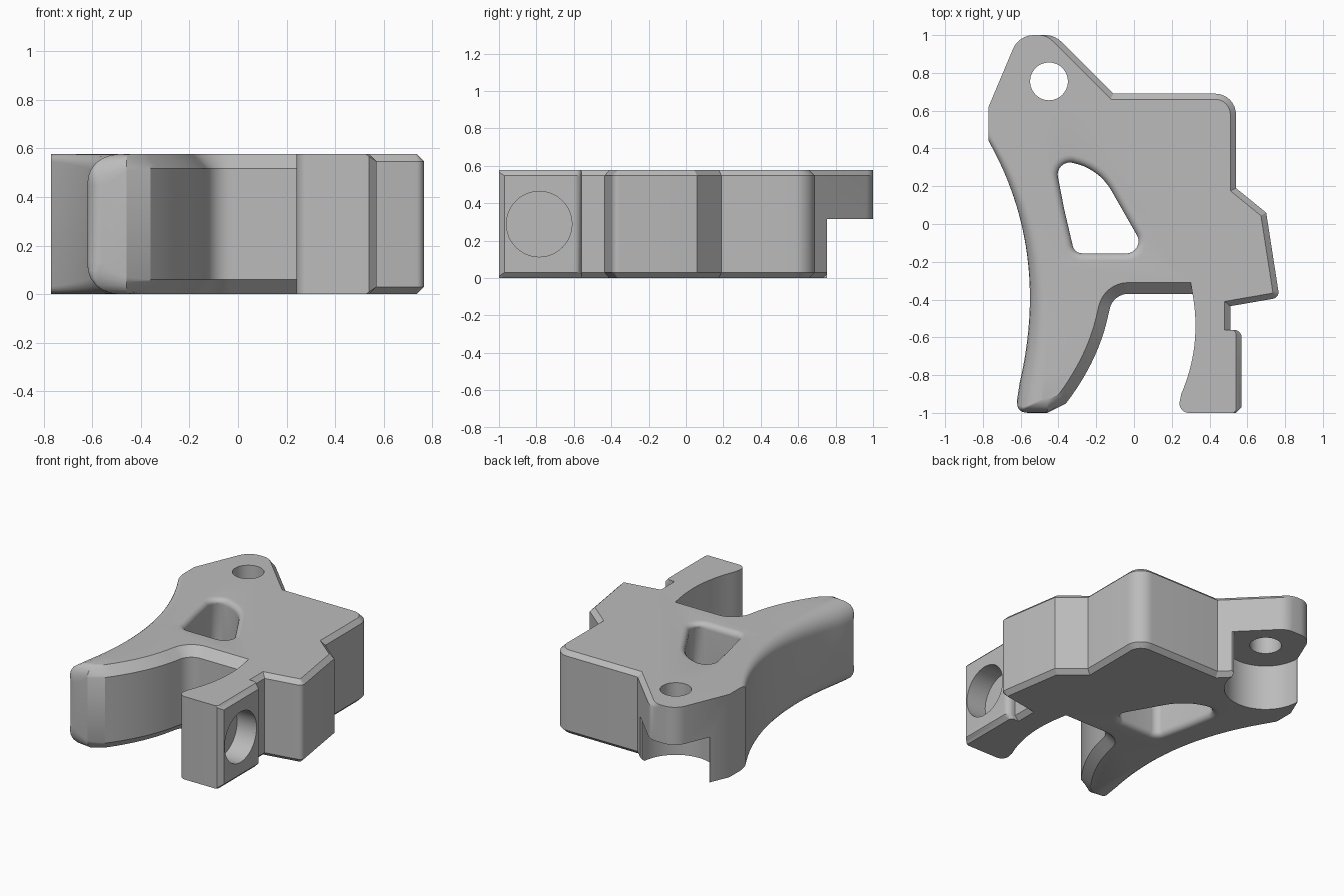
import bpy
import bmesh
import math
from mathutils import Vector

H = 0.577      # body thickness
STEPS = 6      # rings per edge treatment

cube = bpy.data.objects.get("Cube")
if cube:
    bpy.data.objects.remove(cube, do_unlink=True)

grey = bpy.data.materials.new("plain grey")
grey.use_nodes = True
grey.diffuse_color = (0.5, 0.5, 0.5, 1)
grey.node_tree.nodes["Principled BSDF"].inputs["Base Color"].default_value = (0.5, 0.5, 0.5, 1)


def curve(p0, c, p1, n, d0, d1):
    """Quadratic curve as control points (x, y, corner radius, edge inset)."""
    pts = []
    for i in range(n + 1):
        t = i / n
        p = (1 - t) ** 2 * Vector(p0) + 2 * t * (1 - t) * Vector(c) + t * t * Vector(p1)
        pts.append((p.x, p.y, 0, d0 + (d1 - d0) * t))
    return pts


def arc(cx, cy, r, a0, a1, n):
    """Circular arc as control points."""
    angles = [math.radians(a0 + (a1 - a0) * i / n) for i in range(n + 1)]
    return [(cx + r * math.cos(a), cy + r * math.sin(a), 0, 0) for a in angles]


def edge_dirs(pts):
    n = len(pts)
    return [(pts[(i + 1) % n] - pts[i]).normalized() for i in range(n)]


def ring(ctrl, s, is_round):
    """Inset the outline by the fraction s, round its corners, return (point, height drop)."""
    base = [Vector(c[:2]) for c in ctrl]
    dirs = edge_dirs(base)
    moved, drops = [], []
    for i, p in enumerate(base):
        u, v = dirs[i - 1], dirs[i]
        a, b = ctrl[i - 1][3], ctrl[i][3]
        soft = is_round(p)
        f = 1 - math.cos(s * math.pi / 2) if soft else s
        g = math.sin(s * math.pi / 2) if soft else s
        cross = u.x * v.y - u.y * v.x
        if abs(cross) > 0.2:
            off = (v * a - u * b) * (f / cross)
        else:
            off = Vector((-u.y - v.y, u.x + v.x)).normalized() * ((a + b) / 2 * f)
        moved.append(p + off)
        drops.append(max(abs(a), abs(b)) * (1 - g))
    out = []
    for i, p in enumerate(moved):
        r = ctrl[i][2]
        if r == 0:
            out.append((p, drops[i]))
            continue
        # convex corners tighten as the outline shrinks, concave ones open up
        u, v = dirs[i - 1], dirs[i]
        shift = (ctrl[i - 1][3] + ctrl[i][3]) / 2 * s
        convex = u.x * v.y - u.y * v.x > 0
        r = max(r - shift if convex else r + shift, 0.004)
        half = u.angle(v) / 2
        reach = r * math.tan(half)
        p1, p2, w = p - u * reach, p + v * reach, math.cos(half)
        for k in range(9):
            t = k / 8
            wa, wb, wc = (1 - t) ** 2, 2 * w * t * (1 - t), t * t
            out.append(((p1 * wa + p * wb + p2 * wc) / (wa + wb + wc), drops[i]))
    return out


def loft(name, ctrl, z0=0.0, z1=H, is_round=lambda p: False, extend=0.0):
    """Solid from a counter-clockwise outline, with shaped upper and lower edges."""
    steps = [i / STEPS for i in range(STEPS + 1)]
    rings = []
    for s in reversed(steps):
        rings.append([(p.x, p.y, z0 + d) for p, d in ring(ctrl, s, is_round)])
    for s in steps:
        rings.append([(p.x, p.y, z1 - d) for p, d in ring(ctrl, s, is_round)])
    if extend:
        rings.insert(0, [(x, y, z - extend) for x, y, z in rings[0]])
        rings.append([(x, y, z + extend) for x, y, z in rings[-1]])
    bm = bmesh.new()
    loops = [[bm.verts.new(co) for co in r] for r in rings]
    n = len(loops[0])
    for lo, hi in zip(loops, loops[1:]):
        for i in range(n):
            j = (i + 1) % n
            bm.faces.new((lo[i], lo[j], hi[j], hi[i]))
    bm.faces.new(list(reversed(loops[0])))
    bm.faces.new(loops[-1])
    bmesh.ops.remove_doubles(bm, verts=bm.verts, dist=1e-5)
    mesh = bpy.data.meshes.new(name)
    bm.to_mesh(mesh)
    bm.free()
    obj = bpy.data.objects.new(name, mesh)
    bpy.context.collection.objects.link(obj)
    mesh.materials.append(grey)
    return obj


def carve(body, cutter):
    """Subtract the cutter from the body, then discard it."""
    mod = body.modifiers.new(cutter.name, 'BOOLEAN')
    mod.operation = 'DIFFERENCE'
    mod.solver = 'EXACT'
    mod.object = cutter
    bpy.context.view_layer.update()
    bpy.context.view_layer.objects.active = body
    bpy.ops.object.modifier_apply(modifier=mod.name)
    bpy.data.objects.remove(cutter, do_unlink=True)


# Body outline, counter-clockwise: x, y, corner radius, edge inset
SMALL, WIDE = 0.03, 0.06
outline = [(-0.63, -1, 0.06, 0.07), (-0.46, -1, 0, WIDE)]
# inner side of the handle and the bridge
outline += curve((-0.36, -0.95), (-0.2, -0.74), (-0.145, -0.52), 10, WIDE, WIDE)
outline += [(-0.11, -0.37, 0.1, WIDE)]
# short front tab
outline += curve((0.31, -0.37), (0.36, -0.645), (0.25, -0.9), 14, 0, 0)
outline += [(0.23, -1, 0.05, 0), (0.54, -1, 0, 0.01), (0.57, -0.97, 0, SMALL),
            (0.57, -0.56, 0.04, 0), (0.51, -0.56, 0, SMALL)]
# stepped right side and back
outline += [(0.51, -0.435, 0, SMALL), (0.77, -0.39, 0.035, SMALL), (0.7, 0.06, 0, SMALL),
            (0.54, 0.19, 0, SMALL), (0.54, 0.69, 0.11, SMALL), (-0.11, 0.69, 0, SMALL)]
# rear ear
outline += [(-0.42, 1, 0.12, 0), (-0.61, 1, 0.12, 0), (-0.77, 0.62, 0, 0)]
# rounded outer side of the handle
outline += curve((-0.77, 0.44), (-0.4425, -0.14), (-0.605, -0.84), 24, SMALL, 0.13)

body = loft("trigger_body", outline, is_round=lambda p: p.x < -0.45 and p.y < 0.5)

# Window with softened rims
RIM = -0.04
window = [(0.07, -0.155, 0.06, RIM), (-0.19, 0.3, 0.3, RIM), (-0.42, 0.34, 0.06, RIM),
          (-0.37, 0.08, 0, RIM), (-0.315, -0.155, 0.05, RIM)]
carve(body, loft("window_cutter", window, is_round=lambda p: True, extend=0.1))

# Pivot hole
EAR = (-0.45, 0.755)
carve(body, loft("pivot_cutter", arc(*EAR, 0.1, 0, 352.5, 47), -0.1, 0.7))

# Relief under the rear ear
relief = arc(*EAR, 0.26, 180, 360, 32)
relief += [(0, 0.755, 0, 0), (0, 1.2, 0, 0), (-0.9, 1.2, 0, 0), (-0.9, 0.755, 0, 0)]
carve(body, loft("relief_cutter", relief, -0.1, 0.315))

# Round blind pocket in the side of the front tab
bpy.ops.mesh.primitive_cylinder_add(vertices=48, radius=0.175, depth=0.3,
                                    location=(0.57, -0.785, H / 2),
                                    rotation=(0, math.pi / 2, 0))
pocket = bpy.context.object
pocket.name = "pocket_cutter"
pocket.data.materials.append(grey)
carve(body, pocket)

# Smooth curved surfaces, keep chamfers crisp
bpy.ops.object.select_all(action='DESELECT')
body.select_set(True)
bpy.context.view_layer.objects.active = body
bpy.ops.object.shade_smooth_by_angle(angle=math.radians(25))
